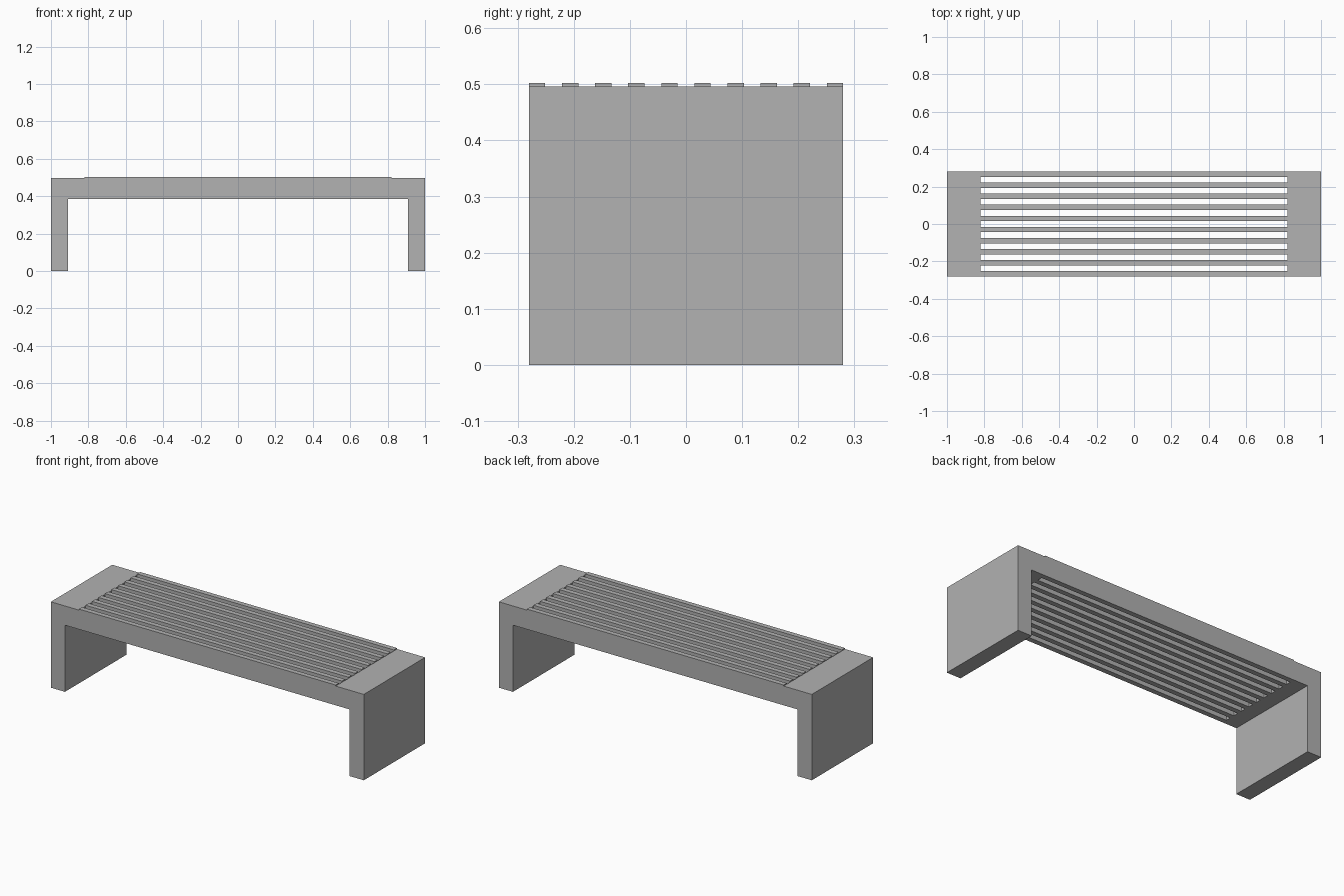
import bpy
import bmesh

cube = bpy.data.objects.get("Cube")
if cube:
    bpy.data.objects.remove(cube, do_unlink=True)

HALF_L, HALF_W = 1.0, 0.28
LEG_IN, SLAT_END = 0.91, 0.82
UNDER, TOP, SLAT_TOP = 0.385, 0.496, 0.502
SLATS, SLAT_W = 10, 0.029

grey = bpy.data.materials.new("plain_grey")
color = (0.445, 0.445, 0.445, 1)
grey.use_nodes = True
grey.diffuse_color = color
grey.node_tree.nodes["Principled BSDF"].inputs["Base Color"].default_value = color


def make_object(name, bm):
    bmesh.ops.recalc_face_normals(bm, faces=bm.faces)
    mesh = bpy.data.meshes.new(name)
    bm.to_mesh(mesh)
    bm.free()
    mesh.materials.append(grey)
    obj = bpy.data.objects.new(name, mesh)
    bpy.context.collection.objects.link(obj)
    return obj


def extrude_profile(bm, points, y0, y1):
    """Extrude an x-z outline along y."""
    face = bm.faces.new([bm.verts.new((x, y0, z)) for x, z in points])
    new = bmesh.ops.extrude_face_region(bm, geom=[face])["geom"]
    verts = [v for v in new if isinstance(v, bmesh.types.BMVert)]
    bmesh.ops.translate(bm, verts=verts, vec=(0, y1 - y0, 0))


# Bench body: arch outline with a slightly raised seat, mirrored in x
half = [(LEG_IN, UNDER), (LEG_IN, 0), (HALF_L, 0), (HALF_L, TOP),
        (SLAT_END, TOP), (SLAT_END, SLAT_TOP)]
outline = half + [(-x, z) for x, z in reversed(half)]
bm = bmesh.new()
extrude_profile(bm, outline, -HALF_W, HALF_W)
bench = make_object("slatted_bench", bm)

# Slots between the slats
pitch = (2 * HALF_W - SLAT_W) / (SLATS - 1)
slot = [(-SLAT_END, 0.3), (SLAT_END, 0.3), (SLAT_END, 0.6), (-SLAT_END, 0.6)]
bm = bmesh.new()
for i in range(SLATS - 1):
    y = -HALF_W + i * pitch
    extrude_profile(bm, slot, y + SLAT_W, y + pitch)
cutter = make_object("slot_cutter", bm)
cutter.hide_render = True

cut = bench.modifiers.new("slots", "BOOLEAN")
cut.operation = "DIFFERENCE"
cut.solver = "EXACT"
cut.object = cutter
bpy.context.view_layer.objects.active = bench
bpy.ops.object.modifier_apply(modifier=cut.name)
bpy.data.objects.remove(cutter, do_unlink=True)
